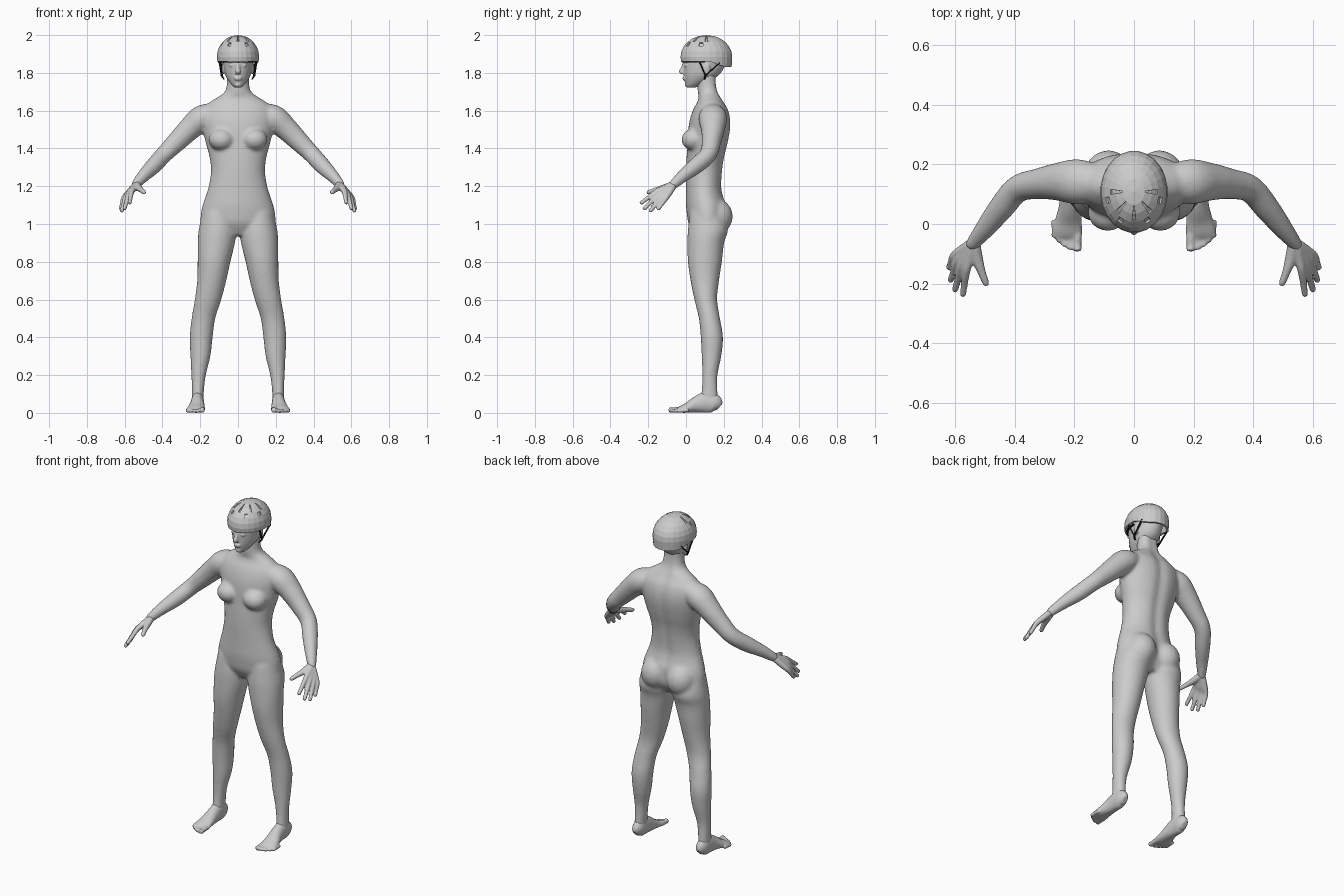
import bpy, bmesh, math
from mathutils import Vector, Matrix

if "Cube" in bpy.data.objects:
    bpy.data.objects.remove(bpy.data.objects["Cube"])


def material(name, value):
    m = bpy.data.materials.new(name)
    m.diffuse_color = (value, value, value, 1)
    m.use_nodes = True
    m.node_tree.nodes["Principled BSDF"].inputs["Base Color"].default_value = m.diffuse_color
    return m


GREY = material("light_grey", 0.6)
BLACK = material("strap_black", 0.01)


def spline(rows, n=4):
    """Smoothly resample rows of numbers."""
    out = []
    for i in range(len(rows) - 1):
        p0, p1, p2, p3 = (rows[min(max(i + k, 0), len(rows) - 1)] for k in (-1, 0, 1, 2))
        for j in range(n):
            t = j / n
            out.append([0.5 * (2 * b + (c - a) * t + (2 * a - 5 * b + 4 * c - d) * t * t
                               + (3 * b - a - 3 * c + d) * t ** 3)
                        for a, b, c, d in zip(p0, p1, p2, p3)])
    return out + [list(rows[-1])]


def loft(bm, rows, upright=False, groove=0.0, sides=28, n=4):
    """Elliptical tube through rows of (x, y, z, half_width, half_depth)."""
    pts = spline(rows, n)
    rings = []
    for i, (x, y, z, a, b) in enumerate(pts):
        u, v = Vector((1, 0, 0)), Vector((0, 1, 0))
        if not upright:
            t = Vector(pts[min(i + 1, len(pts) - 1)][:3]) - Vector(pts[max(i - 1, 0)][:3])
            u = t.cross(Vector((0, 0, 1))).normalized()
            v = u.cross(t).normalized()
        ring = []
        for k in range(sides):
            ang = 2 * math.pi * k / sides
            c, s = math.cos(ang), math.sin(ang)
            dent = groove * math.exp(-(c * a / 0.03) ** 2) if s > 0 else 0
            ring.append(bm.verts.new(Vector((x, y, z)) + u * a * c + v * (b * s - dent)))
        rings.append(ring)
    for r, q in zip(rings, rings[1:]):
        for k in range(sides):
            bm.faces.new((r[k], r[(k + 1) % sides], q[(k + 1) % sides], q[k]))
    bm.faces.new(rings[0])
    bm.faces.new(rings[-1])


def box_rows(rows):
    """Turn (z, x_min, x_max, y_min, y_max) into loft rows."""
    return [((a + b) / 2, (c + d) / 2, z, (b - a) / 2, (d - c) / 2) for z, a, b, c, d in rows]


def side(rows, s):
    return [(r[0] * s,) + tuple(r[1:]) for r in rows]


def ball(bm, loc, size):
    bmesh.ops.create_uvsphere(bm, u_segments=20, v_segments=12, radius=1,
                              matrix=Matrix.Translation(loc) @ Matrix.Diagonal((*size, 1)))


def finish(name, bm, mat, voxel=0, smooth=0):
    bmesh.ops.recalc_face_normals(bm, faces=bm.faces)
    me = bpy.data.meshes.new(name)
    bm.to_mesh(me)
    bm.free()
    ob = bpy.data.objects.new(name, me)
    bpy.context.collection.objects.link(ob)
    me.materials.append(mat)
    if voxel:
        mod = ob.modifiers.new("merge", 'REMESH')
        mod.mode, mod.voxel_size, mod.use_smooth_shade = 'VOXEL', voxel, True
        mod = ob.modifiers.new("soften", 'SMOOTH')
        mod.factor, mod.iterations = 0.5, smooth
    return ob


# Body: torso and neck, arms and legs merged into one skin
body = bmesh.new()
torso = [(0.94, .10, .05, .18), (1.0, .19, .015, .215), (1.05, .197, .005, .22), (1.1, .187, 0, .217),
         (1.15, .17, 0, .2), (1.2, .155, 0, .192), (1.28, .143, 0, .197), (1.35, .15, .003, .207),
         (1.42, .168, .008, .224), (1.5, .187, .012, .238), (1.56, .195, .022, .238),
         (1.61, .185, .04, .225), (1.645, .15, .06, .203), (1.67, .11, .067, .19),
         (1.70, .07, .062, .176), (1.75, .058, .06, .168), (1.82, .058, .06, .168)]
loft(body, box_rows([(z, -h, h, f, b) for z, h, f, b in torso]), True, groove=0.012, sides=48)
arm = [(.12, .14, 1.585, .06, .055), (.19, .142, 1.56, .076, .07), (.255, .142, 1.505, .064, .062),
       (.32, .135, 1.44, .052, .054), (.39, .118, 1.37, .046, .046), (.445, .055, 1.31, .043, .044),
       (.50, -.015, 1.255, .034, .034), (.54, -.065, 1.21, .024, .026), (.55, -.08, 1.20, .02, .02)]
leg = box_rows([(1.06, .02, .188, .02, .2), (.97, .008, .208, .01, .222), (.9, .016, .213, .008, .202),
                (.8, .04, .214, .01, .19), (.7, .062, .216, .024, .175), (.6, .088, .229, .044, .165),
                (.5, .12, .246, .068, .18), (.4, .134, .256, .078, .196), (.3, .146, .252, .083, .187),
                (.2, .17, .247, .086, .167), (.12, .18, .245, .083, .167), (.05, .183, .245, .07, .172)])
for s in (1, -1):
    loft(body, side(arm, s))
    loft(body, side(leg, s), True)
    ball(body, (s * .088, .04, 1.447), (.068, .064, .058))      # chest
    ball(body, (s * .085, .158, 1.04), (.085, .09, .095))       # seat muscle
finish("body", body, GREY, 0.0095, 6)

# Hands: finger tubes running out of the wrist
wrist = Vector((.54, -.062, 1.21))
fingers = [((.563, -.155, 1.172), (.575, -.242, 1.108)), ((.58, -.145, 1.155), (.602, -.226, 1.076)),
           ((.594, -.128, 1.143), (.617, -.193, 1.064)), ((.605, -.108, 1.135), (.622, -.15, 1.075))]
for s, label in ((1, "left"), (-1, "right")):
    bm = bmesh.new()
    for k, t in fingers:
        k, t = Vector(k), Vector(t)
        base = wrist.lerp(k, 0.12)
        rows = [(*base, .018, .018), (*base.lerp(k, .55), .018, .017), (*k, .0145, .0145),
                (*k.lerp(t, .55), .0115, .0115), (*k.lerp(t, .92), .0105, .0105), (*t, .006, .006)]
        loft(bm, side(rows, s), sides=14)
    thumb = [(.535, -.07, 1.207, .02, .02), (.527, -.115, 1.192, .02, .018),
             (.512, -.16, 1.18, .014, .014), (.498, -.197, 1.168, .0115, .0115),
             (.494, -.207, 1.164, .006, .006)]
    loft(bm, side(thumb, s), sides=14)
    finish(label + "_hand", bm, GREY, 0.005, 2)

    # Feet with five toes
    bm = bmesh.new()
    foot = [(.214, .178, .032, .016, .024), (.214, .155, .048, .032, .048), (.214, .11, .056, .034, .056),
            (.215, .06, .045, .037, .045), (.22, .01, .028, .045, .028), (.223, -.025, .019, .05, .019),
            (.224, -.045, .014, .045, .012)]
    loft(bm, side(foot, s))
    for x, tip, r in ((.19, -.092, .0155), (.214, -.087, .0115), (.233, -.077, .011),
                      (.251, -.063, .0105), (.267, -.047, .0105)):
        toe = [(x, tip + .06, r + .003, r, r), (x, tip + .02, r, r * .9, r * .85),
               (x, tip + .007, r, r, r), (x, tip, r, r * .6, r * .6)]
        loft(bm, side(toe, s), sides=14)
    finish(label + "_foot", bm, GREY, 0.006, 2)

# Head with nose, lips, eyes and ears
bm = bmesh.new()
skull = [(1.722, .018, .005, .05), (1.74, .037, -.003, .09), (1.77, .058, -.009, .15),
         (1.80, .07, -.012, .185), (1.85, .077, -.014, .21), (1.90, .08, -.008, .215),
         (1.945, .066, .015, .2), (1.97, .03, .05, .15)]
loft(bm, box_rows([(z, -h, h, f, b) for z, h, f, b in skull]), True, sides=40)
loft(bm, [(0, -.008, 1.855, .009, .008), (0, -.016, 1.83, .010, .011), (0, -.024, 1.807, .014, .014),
          (0, -.018, 1.794, .013, .01)], True, sides=16)
ball(bm, (0, -.009, 1.774), (.023, .011, .005))
ball(bm, (0, -.007, 1.764), (.019, .011, .005))
ball(bm, (0, .006, 1.737), (.018, .014, .012))
for s in (1, -1):
    ball(bm, (s * .031, 0, 1.84), (.016, .01, .007))
    ball(bm, (s * .034, 0, 1.861), (.024, .012, .006))
    ball(bm, (s * .078, .11, 1.822), (.008, .018, .03))
finish("head", bm, GREY, 0.005, 3)

# Helmet: faceted dome, lower at the back, with recessed vents
SEG = 24
bm = bmesh.new()
levels = [-.22, 0, .25, .5, .75, 1.0, 1.25]
rings = []
for li, a in enumerate(levels):
    ring = []
    for k in range(SEG):
        ang = 2 * math.pi * (k - .5) / SEG - math.pi / 2       # face 0 is centred on the front
        c, sn = math.cos(ang), math.sin(ang)
        z = 1.885 + .115 * math.sin(a)
        if li == 0:
            z -= .028 * min(1, max(0, sn * 2 - .4))
        ring.append(bm.verts.new((.113 * math.cos(a) * c, .108 + .138 * math.cos(a) * sn, z)))
    rings.append(ring)
panel = {}
for li in range(len(levels) - 1):
    for k in range(SEG):
        j = (k + 1) % SEG
        panel[li, k] = bm.faces.new((rings[li][k], rings[li][j], rings[li + 1][j], rings[li + 1][k]))
top = bm.verts.new((0, .108, 2.0))
for k in range(SEG):
    bm.faces.new((rings[-1][k], rings[-1][(k + 1) % SEG], top))
bmesh.ops.recalc_face_normals(bm, faces=bm.faces)
if top.normal.z < 0 or panel[5, 0].normal.z < 0:
    bmesh.ops.reverse_faces(bm, faces=bm.faces)
vents = [[(4, k % SEG), (5, k % SEG)] for k in (0, 3, -3, 6, -6)]
vents += [[(3, k % SEG)] for k in (2, -2, 5, -5)]
for v in vents:
    bmesh.ops.inset_region(bm, faces=[panel[p] for p in v], thickness=.004, use_even_offset=True)
    bmesh.ops.inset_region(bm, faces=[panel[p] for p in v], thickness=.001, depth=-.007)
helmet = finish("helmet", bm, GREY)
mod = helmet.modifiers.new("shell", 'SOLIDIFY')
mod.thickness, mod.offset = 0.012, -1

# Dark brow band under the front of the helmet
bm = bmesh.new()
band = []
for i in range(13):
    ang = math.pi + math.pi * i / 12
    band.append((.086 * math.cos(ang), .1 + .118 * math.sin(ang), 1.86, .006, .006))
loft(bm, band, sides=8, n=2)
finish("brow_band", bm, BLACK)

# Side straps meeting in a V below each ear
for s, label in ((1, "left"), (-1, "right")):
    bm = bmesh.new()
    joint = (.086, .103, 1.785)
    for start in ((.098, .068, 1.868), (.092, .18, 1.855)):
        loft(bm, side([(*start, .006, .003), (*joint, .006, .003)], s), sides=8)
    loft(bm, side([(*joint, .006, .005), (.074, .098, 1.766, .005, .004)], s), sides=8)
    finish(label + "_strap", bm, BLACK)
